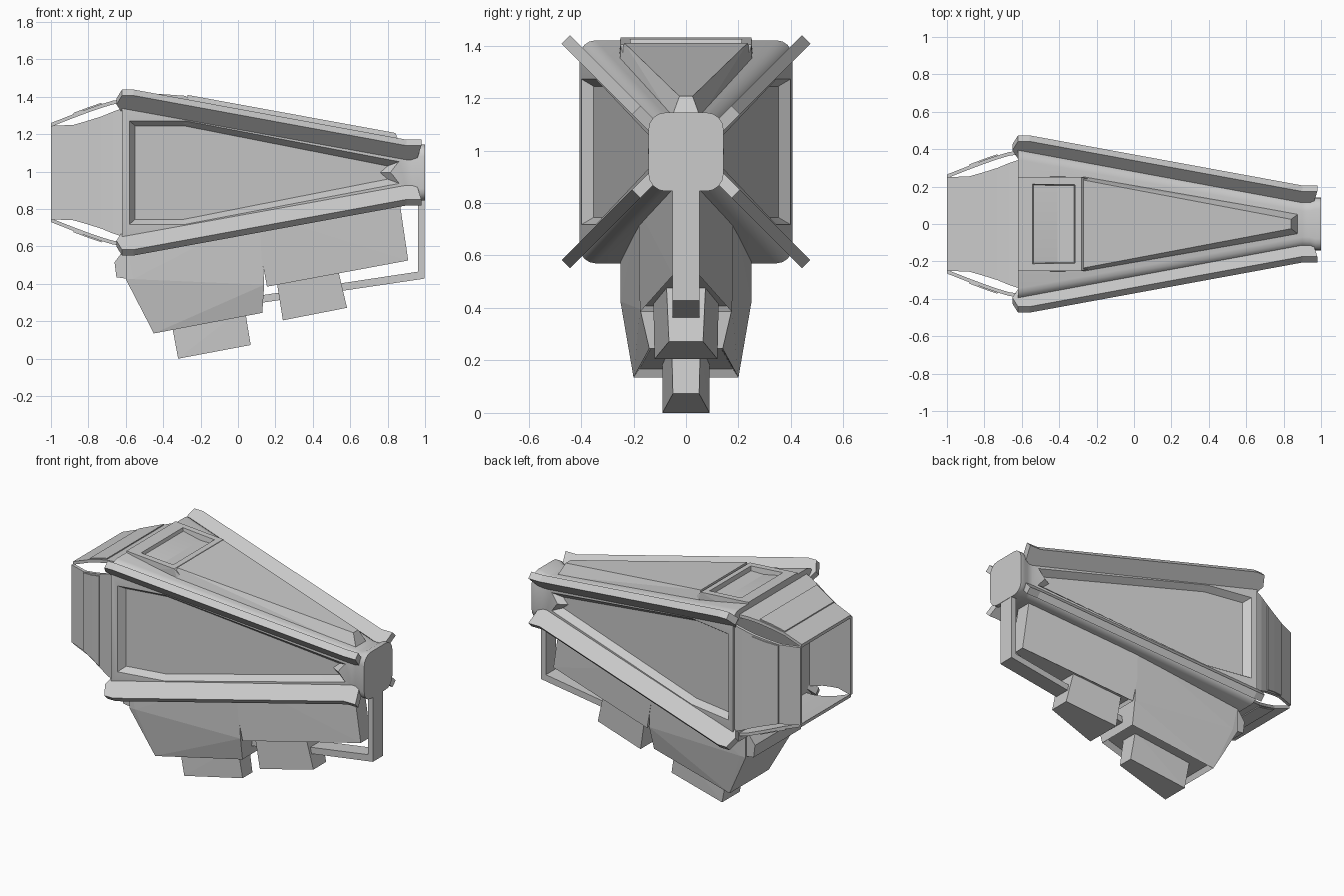
import bpy, bmesh, math
from mathutils import Matrix, Vector

if "Cube" in bpy.data.objects:
    bpy.data.objects.remove(bpy.data.objects["Cube"])


def finish(name, bm, smooth=None):
    bmesh.ops.recalc_face_normals(bm, faces=bm.faces)
    me = bpy.data.meshes.new(name)
    bm.to_mesh(me)
    bm.free()
    ob = bpy.data.objects.new(name, me)
    bpy.context.collection.objects.link(ob)
    if smooth:
        shade(ob, smooth)
    return ob


def activate(ob):
    bpy.ops.object.select_all(action='DESELECT')
    ob.select_set(True)
    bpy.context.view_layer.objects.active = ob


def shade(ob, deg):
    activate(ob)
    bpy.ops.object.shade_smooth_by_angle(angle=math.radians(deg))


def cut(ob, cutter):
    cutter.hide_render = True
    mod = ob.modifiers.new("cut", 'BOOLEAN')
    mod.operation, mod.solver, mod.object = 'DIFFERENCE', 'EXACT', cutter
    activate(ob)
    bpy.ops.object.modifier_apply(modifier=mod.name)
    bpy.data.objects.remove(cutter)


def loft(bm, rings):
    """Join closed rings of points into a capped solid."""
    vs = [[bm.verts.new(p) for p in r] for r in rings]
    n = len(vs[0])
    for a, b in zip(vs, vs[1:]):
        for i in range(n):
            j = (i + 1) % n
            bm.faces.new((a[i], a[j], b[j], b[i]))
    bm.faces.new(vs[0][::-1])
    bm.faces.new(vs[-1])


def hull(name, pts, inset=None):
    """Convex block from (x, z, half width) points mirrored in y."""
    bm = bmesh.new()
    for x, z, w in pts:
        bm.verts.new((x, w, z))
        bm.verts.new((x, -w, z))
    r = bmesh.ops.convex_hull(bm, input=bm.verts)
    bmesh.ops.dissolve_limit(bm, angle_limit=0.02, verts=bm.verts, edges=bm.edges)
    bmesh.ops.recalc_face_normals(bm, faces=bm.faces)
    if inset:
        low = min(bm.faces, key=lambda f: f.normal.z)
        bmesh.ops.inset_region(bm, faces=[low], thickness=inset, depth=-inset)
    return finish(name, bm)


def rounded(x, hy, hz, r, n=4):
    pts = []
    for k, (sy, sz) in enumerate(((1, 1), (-1, 1), (-1, -1), (1, -1))):
        for i in range(n + 1):
            a = math.pi / 2 * (k + i / n)
            pts.append((x, sy * (hy - r) + r * math.cos(a),
                        1 + sz * (hz - r) + r * math.sin(a)))
    return pts


# Tapered main body with flared nose
bm = bmesh.new()
loft(bm, [rounded(*s) for s in ((-0.62, .405, .425, .06), (0.90, .13, .135, .06),
                                (0.94, .13, .135, .06), (0.97, .143, .15, .065),
                                (1.0, .143, .15, .065))])
body = finish("main_body", bm)

# Recessed side panels
outer = [(-.59, .285), (-.28, .285), (.88, .065), (.83, 0)]
inner = [(-.55, .25), (-.29, .25), (.80, .035), (.76, 0)]


def panel_ring(half, s, off):
    poly = half + [(x, -z) for x, z in half[-2::-1]]
    return [(x, s * (.405 - .181 * (x + .62) + off), 1 + z) for x, z in poly]


bm = bmesh.new()
for s in (1, -1):
    loft(bm, [panel_ring(outer, s, .012), panel_ring(inner, s, -.04)])
cut(body, finish("panel_cutter", bm))
shade(body, 30)

# Four diagonal corner fins
prof = [(-.65, .395), (-.62, .443), (-.56, .443), (.90, .175), (.98, .175),
        (.96, .11), (.90, .09), (-.62, .35)]
for sy, side in ((1, "back"), (-1, "front")):
    for sz, lev in ((1, "upper"), (-1, "lower")):
        bm = bmesh.new()
        loft(bm, [[(x, sy * (s + .015 - t), 1 + sz * (s - .015 + t)) for x, s in prof]
                  for t in (-.016, .016)])
        finish(f"{lev}_{side}_fin", bm)

# Four curved tail petals, each with a thin raised plate
path = [(-1, .265, .25), (-.88, .312, .255), (-.80, .342, .278), (-.73, .366, .30),
        (-.67, .384, .325), (-.62, .392, .342)]
plate = [(-.88, .312, .25), (-.80, .342, .268), (-.73, .366, .29)]
for k in range(4):
    rot = Matrix.Translation((0, 0, 1)) @ Matrix.Rotation(k * math.pi / 2, 4, 'X')
    for name, pts, lo, hi in (("tail_petal", path, -.02, 0), ("petal_plate", plate, -.005, .007)):
        bm = bmesh.new()
        loft(bm, [[rot @ Vector(p) for p in ((x, -w, r + lo), (x, w, r + lo),
                                             (x, w, r + hi), (x, -w, r + hi))]
                  for x, r, w in pts])
        finish(f"{name}_{k + 1}", bm)

# Top hatch frame with its recess, and the spine wedge
frame = hull("hatch_frame", [(-.62, 1.435, .25), (-.28, 1.41, .25), (-.24, 1.37, .24),
                             (-.62, 1.32, .26), (-.24, 1.30, .25)])
cut(frame, hull("hatch_cutter", [(-.56, 1.5, .225), (-.30, 1.5, .225),
                                 (-.53, 1.385, .205), (-.32, 1.385, .205)]))
hull("spine_wedge", [(-.27, 1.415, .235), (.84, 1.212, .025), (.88, 1.13, .055),
                     (-.27, 1.30, .27)])

# Lower keel blocks
hull("rear_keel", [(-.60, .43, .25), (-.56, .43, .25), (-.45, .14, .20), (.13, .25, .14),
                   (.14, .40, .175), (.12, .78, .18), (-.60, .62, .25)], .03)
hull("keel_tail", [(-.66, .52, .24), (-.65, .44, .24), (-.50, .42, .24), (-.50, .62, .24),
                   (-.60, .60, .24)])
hull("front_keel", [(.155, .39, .175), (.125, .55, .18), (.12, .78, .18), (.91, .53, .05),
                    (.86, .87, .05)], .02)

# Pods under the keel
hull("rear_pod", [(-.36, .22, .09), (-.32, .005, .09), (.068, .078, .05), (.035, .28, .055)])
hull("front_pod", [(.20, .46, .125), (.24, .21, .12), (.583, .277, .065), (.53, .50, .075)])

# Guard bar from the nose to the keel
bm = bmesh.new()
bar = [(.962, .87), (.998, .87), (.998, .433), (.12, .303), (.12, .343), (.962, .47)]
loft(bm, [[(x, y, z) for x, z in bar] for y in (-.052, .052)])
finish("guard_bar", bm)

# Set the lowest pod edge exactly on the ground
for ob in bpy.data.objects:
    ob.location.z -= .005
